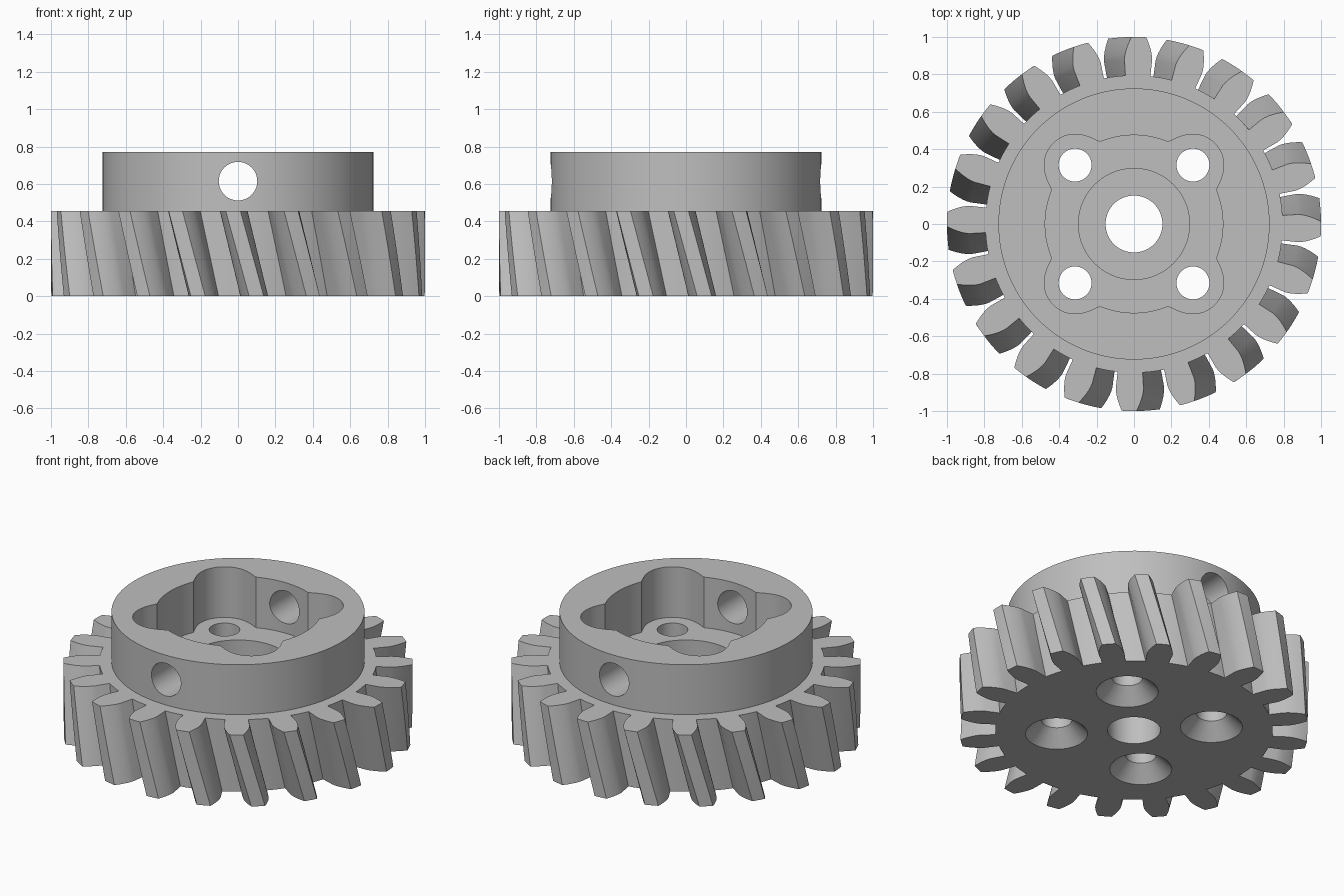
import bpy, bmesh
from math import sin, cos, tan, pi, sqrt, acos, radians

if "Cube" in bpy.data.objects:
    bpy.data.objects.remove(bpy.data.objects["Cube"])

GEAR_H, TOP = 0.455, 0.77
TEETH, TWIST = 20, -0.125
R_ROOT, R_PITCH, R_TIP = 0.795, 0.909, 1.0
TOP_PHASE = radians(-91.5)

steel = bpy.data.materials.new("steel grey")
steel.use_nodes = True
GREY = (0.52, 0.52, 0.52, 1)
steel.diffuse_color = GREY
steel.node_tree.nodes["Principled BSDF"].inputs["Base Color"].default_value = GREY


def loft(name, rings):
    """Skin a stack of equal rings and cap both ends."""
    bm = bmesh.new()
    loops = [[bm.verts.new(p) for p in ring] for ring in rings]
    n = len(loops[0])
    for low, high in zip(loops, loops[1:]):
        for i in range(n):
            j = (i + 1) % n
            bm.faces.new((low[i], low[j], high[j], high[i]))
    bm.faces.new(loops[0][::-1])
    bm.faces.new(loops[-1])
    bmesh.ops.recalc_face_normals(bm, faces=bm.faces)
    mesh = bpy.data.meshes.new(name)
    bm.to_mesh(mesh)
    bm.free()
    mesh.materials.append(steel)
    obj = bpy.data.objects.new(name, mesh)
    bpy.context.collection.objects.link(obj)
    return obj


def ring(polar, z, turn=0.0, cx=0.0, cy=0.0):
    return [(cx + r * cos(a + turn), cy + r * sin(a + turn), z) for r, a in polar]


def circle(r, n=64):
    return [(r, 2 * pi * i / n) for i in range(n)]


def turned(name, profile, cx=0.0, cy=0.0, n=64):
    """Round part from (radius, height) pairs."""
    return loft(name, [ring(circle(r, n), z, 0, cx, cy) for r, z in profile])


def combine(target, other, operation):
    mod = target.modifiers.new(operation.title(), 'BOOLEAN')
    mod.operation = operation
    mod.solver = 'EXACT'
    mod.object = other
    bpy.context.view_layer.objects.active = target
    bpy.ops.object.modifier_apply(modifier=mod.name)
    bpy.data.objects.remove(other)


# Involute tooth outline
pressure = radians(14.5)
r_base = R_PITCH * cos(pressure)


def half_angle(r):
    a = acos(min(1, r_base / max(r, r_base)))
    return pi / (2 * TEETH) + tan(pressure) - pressure - (tan(a) - a)


flank = [R_ROOT] + [r_base + (R_TIP - r_base) * i / 6 for i in range(7)]
tooth = [(r, -half_angle(r)) for r in flank] + [(R_TIP, 0)]
tooth += [(r, half_angle(r)) for r in reversed(flank)]
pitch = 2 * pi / TEETH
root_half = half_angle(R_ROOT)
tooth += [(R_ROOT, root_half + (pitch - 2 * root_half) * k / 4) for k in (1, 2, 3)]
outline = [(r, a + pitch * t) for t in range(TEETH) for r, a in tooth]

# Helical gear wheel with its hub
LAYERS = 8
gear = loft("helical_gear", [
    ring(outline, GEAR_H * i / LAYERS, TOP_PHASE - TWIST * (1 - i / LAYERS))
    for i in range(LAYERS + 1)])
combine(gear, turned("hub", [(0.725, GEAR_H - 0.1), (0.725, TOP)], n=128), 'UNION')

# Four-lobed pocket, with lobes blended into the round middle
LOBE = 0.315


def pocket_radius(a, r_mid=0.475, r_lobe=0.165, blend=0.08):
    phi = (a % (pi / 2)) - pi / 4
    d = LOBE * sqrt(2)
    inside = r_lobe ** 2 - (d * sin(phi)) ** 2
    lobe = d * cos(phi) + sqrt(inside) if inside > 0 else 0
    h = max(blend - abs(lobe - r_mid), 0) / blend
    return max(lobe, r_mid) + h * h * blend / 4


pocket = [(pocket_radius(a), a) for _, a in circle(1, 160)]
combine(gear, loft("pocket_cutter", [ring(pocket, z) for z in (GEAR_H - 0.005, 0.9)]),
        'DIFFERENCE')

# Centre recess and shaft bore
combine(gear, turned("recess_cutter", [(0.297, 0.305), (0.297, 0.6)], n=96), 'DIFFERENCE')
combine(gear, turned("bore_cutter", [(0.152, -0.1), (0.152, 0.6)]), 'DIFFERENCE')

# Screw holes, countersunk from below
for sx in (-1, 1):
    for sy in (-1, 1):
        screw = turned("screw_cutter", [(0.278, -0.1), (0.088, 0.09), (0.088, 0.6)],
                       sx * LOBE, sy * LOBE, 48)
        combine(gear, screw, 'DIFFERENCE')

# Cross hole through the hub wall, front to back
cross = loft("cross_cutter", [
    [(r * cos(a), y, 0.615 + r * sin(a)) for r, a in circle(0.103)] for y in (-1.2, 1.2)])
combine(gear, cross, 'DIFFERENCE')

# Smooth curved walls, crisp edges
bpy.ops.object.select_all(action='DESELECT')
gear.select_set(True)
bpy.context.view_layer.objects.active = gear
bpy.ops.object.shade_smooth_by_angle(angle=radians(25))
